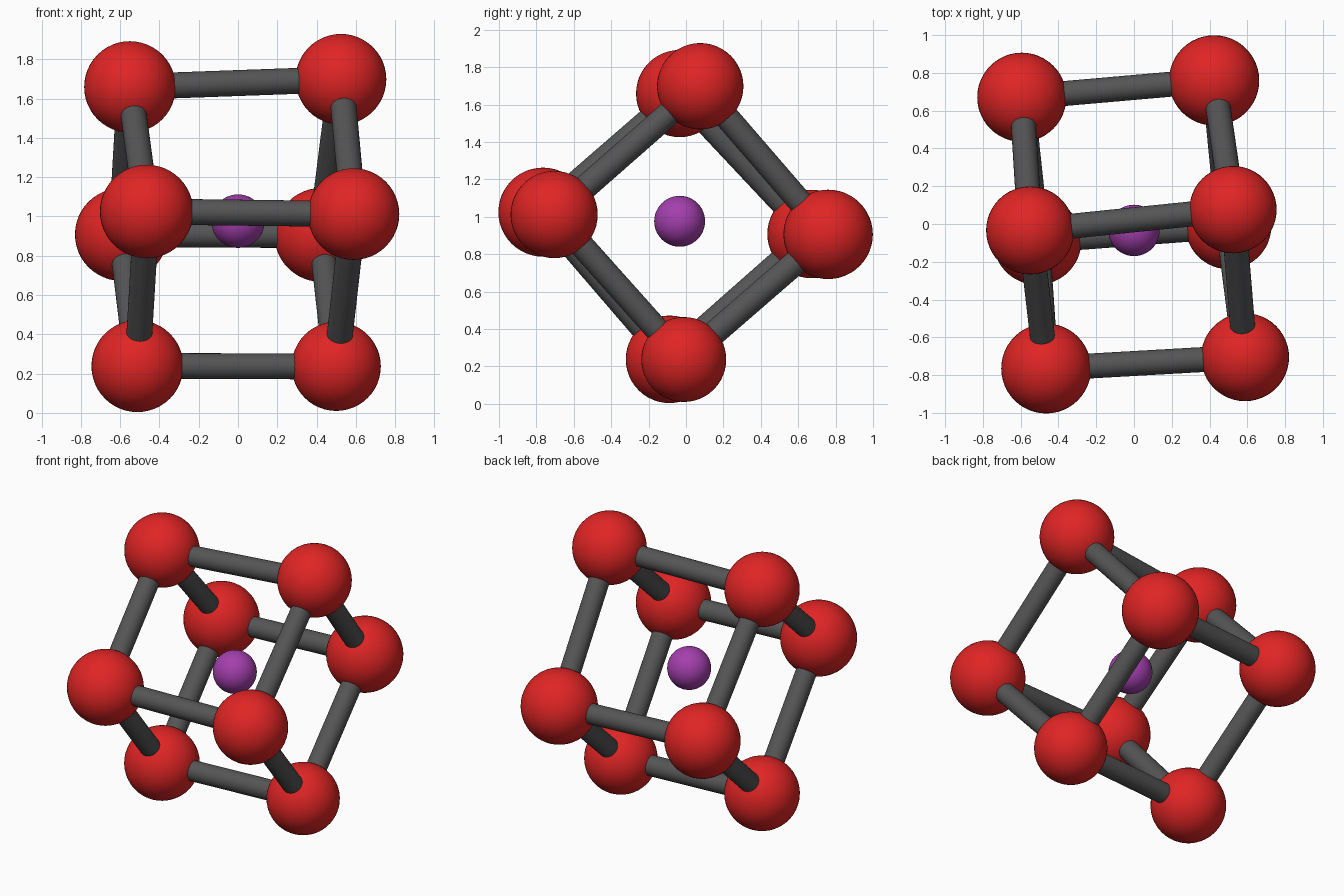
import bpy
from mathutils import Vector

if "Cube" in bpy.data.objects:
    bpy.data.objects.remove(bpy.data.objects["Cube"])


def material(name, rgb):
    m = bpy.data.materials.new(name)
    m.diffuse_color = (*rgb, 1)
    m.use_nodes = True
    m.node_tree.nodes["Principled BSDF"].inputs["Base Color"].default_value = m.diffuse_color
    return m


red = material("red", (0.75, 0.018, 0.018))
grey = material("dark grey", (0.09, 0.09, 0.09))
purple = material("purple", (0.37, 0.05, 0.42))


def finish(name, mat):
    ob = bpy.context.object
    ob.name = name
    ob.data.materials.append(mat)
    bpy.ops.object.shade_smooth_by_angle()


def ball(name, centre, radius, mat):
    bpy.ops.mesh.primitive_uv_sphere_add(segments=48, ring_count=24, radius=radius, location=centre)
    finish(name, mat)


def rod(name, a, b, radius=0.066):
    d = b - a
    bpy.ops.mesh.primitive_cylinder_add(vertices=32, radius=radius, depth=d.length, location=(a + b) / 2)
    bpy.context.object.rotation_euler = d.to_track_quat('Z', 'Y').to_euler()
    finish(name, grey)


# Corner atoms: left and right ends of the top, front, bottom and back edges (x, y, z, radius)
corners = {
    "top": ((-0.55, -0.034, 1.659, 0.233), (0.524, 0.076, 1.698, 0.231)),
    "front": ((-0.465, -0.765, 1.025, 0.238), (0.588, -0.705, 1.012, 0.233)),
    "bottom": ((-0.512, -0.088, 0.238, 0.234), (0.50, -0.012, 0.237, 0.227)),
    "back": ((-0.594, 0.671, 0.908, 0.236), (0.424, 0.76, 0.906, 0.239)),
}
sides = ("left", "right")
for key, pair in corners.items():
    for side, c in zip(sides, pair):
        ball(f"{key}_{side}_atom", c[:3], c[3], red)

# Bonds along the twelve edges of the skewed cube
keys = list(corners)
for i, key in enumerate(keys):
    nxt = keys[(i + 1) % 4]
    rod(f"{key}_bond", Vector(corners[key][0][:3]), Vector(corners[key][1][:3]))
    for s, side in enumerate(sides):
        rod(f"{key}_{nxt}_{side}_bond", Vector(corners[key][s][:3]), Vector(corners[nxt][s][:3]))

# Small atom floating in the middle
ball("centre_atom", (0, -0.034, 0.976), 0.136, purple)
